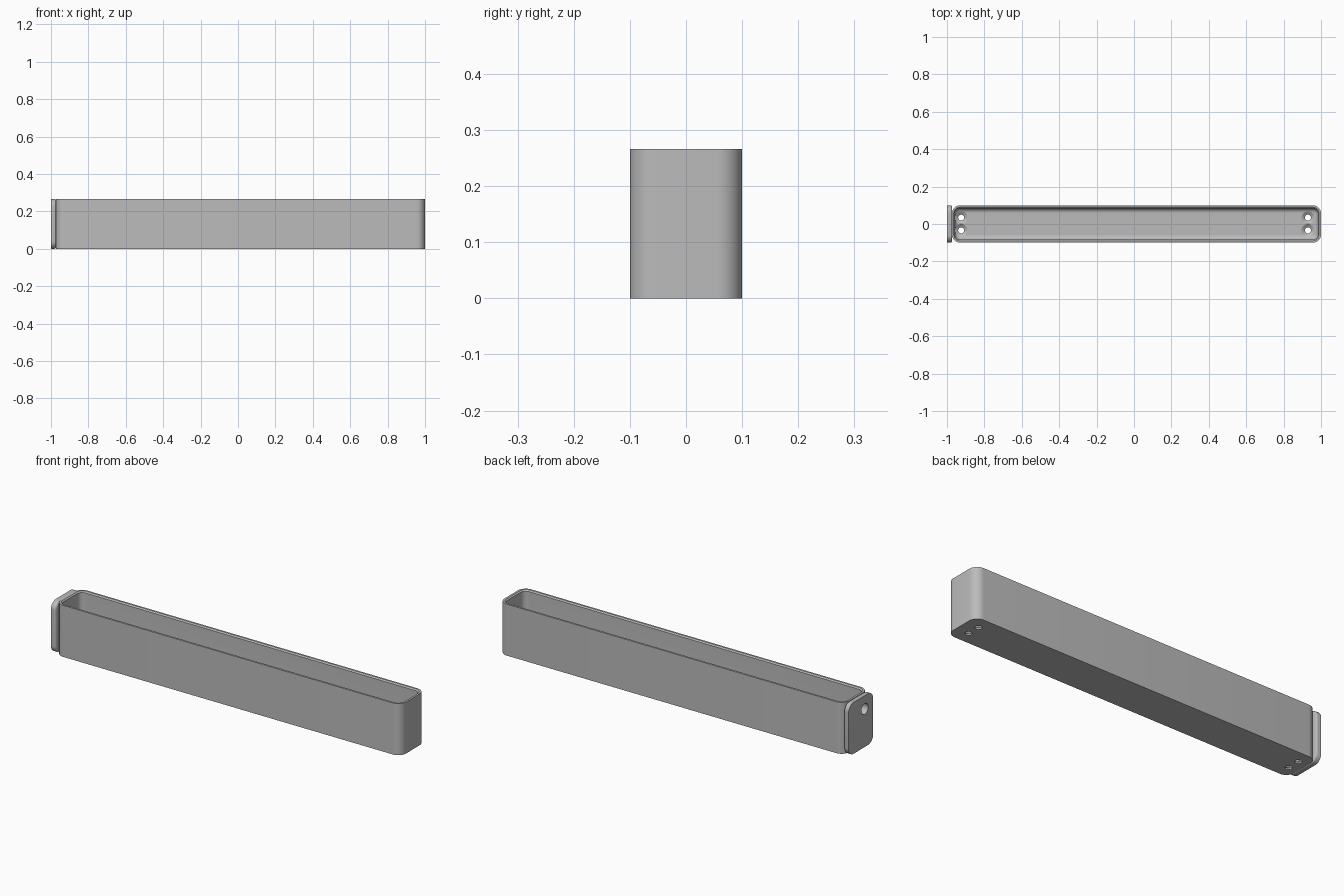
import bpy, bmesh, math
from mathutils import Matrix

if "Cube" in bpy.data.objects:
    bpy.data.objects.remove(bpy.data.objects["Cube"])

# One plain grey
grey = bpy.data.materials.new("plain grey")
grey.use_nodes = True
colour = (0.5, 0.5, 0.5, 1)
grey.diffuse_color = colour
grey.node_tree.nodes["Principled BSDF"].inputs["Base Color"].default_value = colour


def rounded_rect(hx, hy, r, steps=10):
    """Outline of a rounded rectangle, counter-clockwise."""
    points = []
    for k, (sx, sy) in enumerate([(1, 1), (-1, 1), (-1, -1), (1, -1)]):
        for i in range(steps + 1):
            a = math.pi / 2 * (k + i / steps)
            points.append((sx * (hx - r) + r * math.cos(a),
                           sy * (hy - r) + r * math.sin(a)))
    return points


def loft(name, hx, hy, r, levels, matrix):
    """Skin rounded rectangles, each given as (inset, height)."""
    bm = bmesh.new()
    rings = [[bm.verts.new((x, y, z)) for x, y in
              rounded_rect(hx - inset, hy - inset, max(r - inset, 0.004))]
             for inset, z in levels]
    n = len(rings[0])
    for a, b in zip(rings, rings[1:]):
        for i in range(n):
            j = (i + 1) % n
            bm.faces.new((a[i], a[j], b[j], b[i]))
    bm.faces.new(rings[0][::-1])
    bm.faces.new(rings[-1])
    return finish(name, bm, matrix)


def finish(name, bm, matrix):
    bmesh.ops.transform(bm, matrix=matrix, verts=bm.verts)
    bmesh.ops.recalc_face_normals(bm, faces=bm.faces)
    mesh = bpy.data.meshes.new(name)
    bm.to_mesh(mesh)
    bm.free()
    mesh.materials.append(grey)
    obj = bpy.data.objects.new(name, mesh)
    bpy.context.collection.objects.link(obj)
    return obj


def lathe_cutter(profile, matrix, sides=32):
    """Solid of revolution from (radius, height) pairs."""
    bm = bmesh.new()
    rings = [[bm.verts.new((r * math.cos(math.tau * i / sides),
                            r * math.sin(math.tau * i / sides), z))
              for i in range(sides)] for r, z in profile]
    for a, b in zip(rings, rings[1:]):
        for i in range(sides):
            j = (i + 1) % sides
            bm.faces.new((a[i], a[j], b[j], b[i]))
    bm.faces.new(rings[0][::-1])
    bm.faces.new(rings[-1])
    return finish("hole_cutter", bm, matrix)


def cut(obj, cutter):
    cutter.hide_render = True
    mod = obj.modifiers.new("hole", 'BOOLEAN')
    mod.operation = 'DIFFERENCE'
    mod.solver = 'EXACT'
    mod.object = cutter
    bpy.context.view_layer.objects.active = obj
    bpy.ops.object.modifier_apply(modifier=mod.name)
    bpy.data.objects.remove(cutter)


# Long open tray with a chamfered rim and a filleted floor
height, wall, floor, fillet = 0.266, 0.016, 0.02, 0.025
levels = [(0, 0), (0, height), (0.01, height), (wall, height - 0.006)]
for i in range(9):
    a = math.pi / 2 * i / 8
    levels.append((wall + fillet * (1 - math.cos(a)),
                   floor + fillet * (1 - math.sin(a))))
tray = loft("tray", 0.987, 0.1, 0.045, levels,
            Matrix.Translation((0.013, 0, 0)))

# Countersunk screw holes at both ends of the floor
screw = [(0.016, -0.02), (0.016, 0.008), (0.034, floor), (0.034, 0.05)]
for x in (-0.924, 0.93):
    for y in (-0.034, 0.034):
        cut(tray, lathe_cutter(screw, Matrix.Translation((x, y, 0))))

# End plate with rounded corners and an eased inner edge
thick = 0.028
plate_levels = [(0, 0), (0, thick - 0.01)]
for i in range(1, 5):
    a = math.pi / 2 * i / 4
    plate_levels.append((0.01 * (1 - math.cos(a)),
                         thick - 0.01 + 0.01 * math.sin(a)))
to_end = Matrix.Translation((-1, 0, height / 2)) @ Matrix.Rotation(math.pi / 2, 4, 'Y')
end_plate = loft("end_plate", height / 2, 0.1, 0.04, plate_levels, to_end)

# Hanging hole through the plate and the tray wall
for part in (tray, end_plate):
    place = Matrix.Translation((-1, -0.032, 0.197)) @ Matrix.Rotation(math.pi / 2, 4, 'Y')
    cut(part, lathe_cutter([(0.028, -0.03), (0.028, 0.06)], place))

# Smooth curves, sharp edges
for part in (tray, end_plate):
    bpy.ops.object.select_all(action='DESELECT')
    part.select_set(True)
    bpy.context.view_layer.objects.active = part
    bpy.ops.object.shade_smooth_by_angle(angle=math.radians(30))
